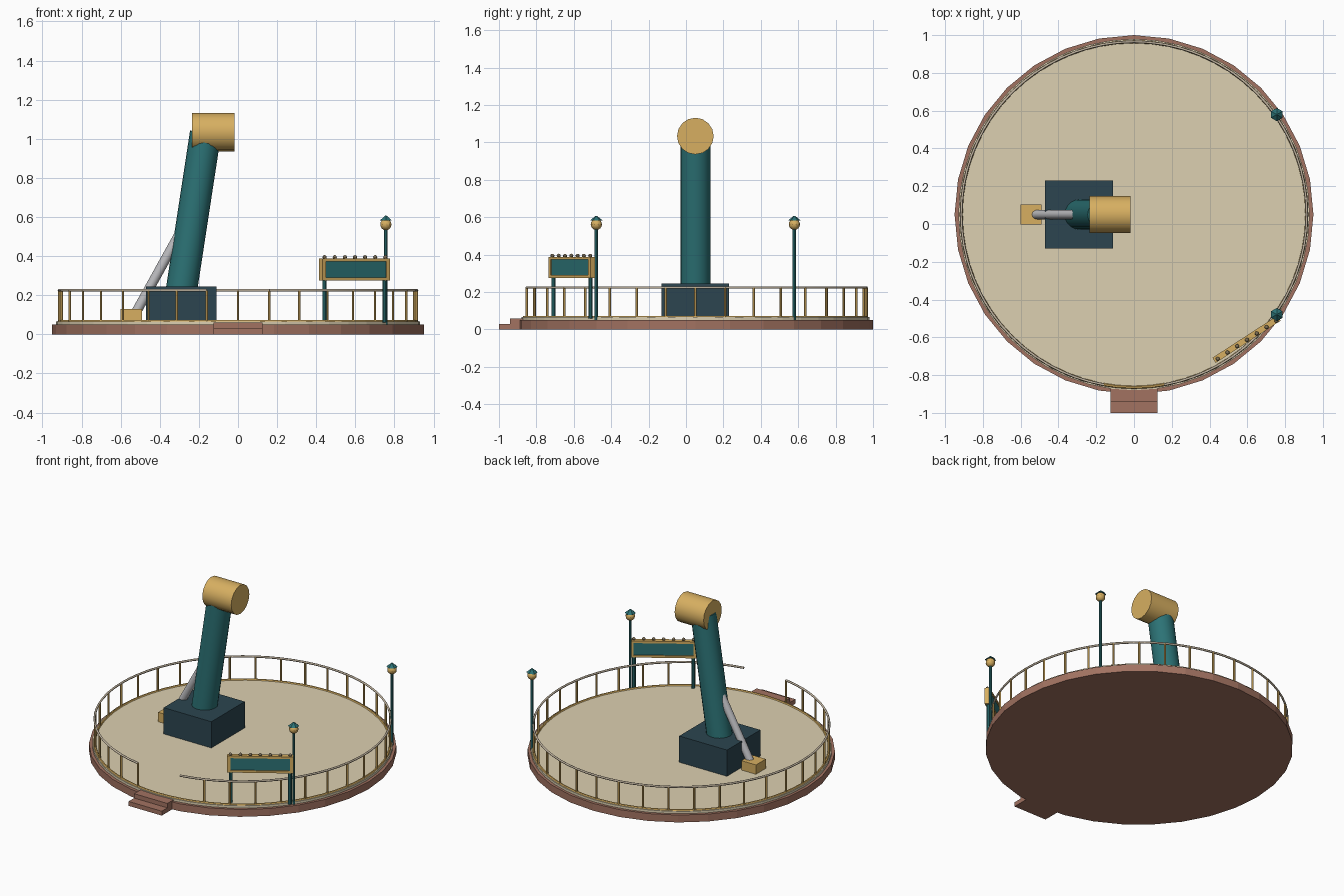
import bpy, math
from mathutils import Vector, Matrix

if "Cube" in bpy.data.objects:
    bpy.data.objects.remove(bpy.data.objects["Cube"])

CY = 0.05          # platform centre in y
R = 0.915          # railing radius


def mat(name, r, g, b):
    m = bpy.data.materials.new(name)
    m.diffuse_color = (r, g, b, 1)
    m.use_nodes = True
    m.node_tree.nodes["Principled BSDF"].inputs["Base Color"].default_value = m.diffuse_color
    return m


BRICK = mat("brick", 0.36, 0.17, 0.12)
SAND = mat("sand", 0.72, 0.63, 0.44)
GOLD = mat("gold", 0.68, 0.43, 0.12)
TEAL = mat("teal", 0.025, 0.17, 0.18)
DARK = mat("dark_teal", 0.025, 0.06, 0.08)
STEEL = mat("steel", 0.5, 0.5, 0.52)
RAIL = mat("rail_metal", 0.55, 0.47, 0.36)
BULB = mat("bulb", 0.22, 0.17, 0.1)


def finish(name, m, smooth=False):
    o = bpy.context.object
    o.name = name
    o.data.materials.append(m)
    if smooth:
        bpy.ops.object.shade_smooth_by_angle(angle=math.radians(35))
    return o


def box(name, lo, hi, m):
    lo, hi = Vector(lo), Vector(hi)
    bpy.ops.mesh.primitive_cube_add(size=1)
    bpy.context.object.data.transform(
        Matrix.Translation((lo + hi) / 2) @ Matrix.Diagonal((*(hi - lo), 1)))
    return finish(name, m)


def rod(name, a, b, r, m, n=8, r2=None, smooth=False):
    a, b = Vector(a), Vector(b)
    d = b - a
    bpy.ops.mesh.primitive_cone_add(vertices=n, radius1=r, radius2=r if r2 is None else r2,
                                    depth=d.length, location=(a + b) / 2)
    o = bpy.context.object
    if d.xy.length > 1e-6:
        o.rotation_euler = d.to_track_quat('Z', 'Y').to_euler()
    return finish(name, m, smooth)


def ball(name, p, r, m, seg=10, rings=8):
    bpy.ops.mesh.primitive_uv_sphere_add(segments=seg, ring_count=rings, radius=r, location=p)
    return finish(name, m, True)


def polar(deg, z, r=R):
    a = math.radians(deg)
    return Vector((r * math.cos(a), CY + r * math.sin(a), z))


# Round platform and deck
rod("platform", (0, CY, 0), (0, CY, 0.05), 0.95, BRICK, 32)
rod("deck", (0, CY, 0.045), (0, CY, 0.066), 0.93, SAND, 48)

# Entrance steps
box("lower_step", (-0.125, -1.0, 0), (0.125, -0.93, 0.03), BRICK)
box("upper_step", (-0.125, -0.94, 0), (0.125, -0.86, 0.06), BRICK)

# Gold ring at the foot of the railing
bpy.ops.mesh.primitive_torus_add(location=(0, CY, 0.066), major_radius=R, minor_radius=0.008,
                                 major_segments=64, minor_segments=6)
finish("base_ring", GOLD)

# Handrail, open at the steps
cu = bpy.data.curves.new("handrail", 'CURVE')
cu.dimensions = '3D'
cu.bevel_depth = 0.007
cu.bevel_resolution = 1
cu.use_fill_caps = True
sp = cu.splines.new('POLY')
sp.points.add(68)
for i, p in enumerate(sp.points):
    p.co = (*polar(-80 + 5 * i, 0.225), 1)
ob = bpy.data.objects.new("handrail", cu)
bpy.context.collection.objects.link(ob)
bpy.ops.object.select_all(action='DESELECT')
ob.select_set(True)
bpy.context.view_layer.objects.active = ob
bpy.ops.object.convert(target='MESH')
finish("handrail", RAIL)

# Railing posts
for i in range(1, 35):
    rod(f"rail_post_{i}", polar(-80 + 10 * i, 0.06), polar(-80 + 10 * i, 0.225), 0.007, GOLD, 6)

# Leaning tower on its plinth
box("plinth", (-0.47, -0.13, 0.06), (-0.11, 0.23, 0.245), DARK)
rod("leaning_column", (-0.293, CY, 0.2), (-0.166, CY, 1.03), 0.08, TEAL, 20, smooth=True)
rod("column_head", (-0.236, CY, 1.034), (-0.018, CY, 1.034), 0.098, GOLD, 16, smooth=True)

# Strut bracing the column
box("strut_block", (-0.6, -0.003, 0.06), (-0.49, 0.103, 0.13), GOLD)
rod("strut", (-0.52, CY, 0.115), (-0.29, CY, 0.53), 0.025, STEEL, 12, smooth=True)

# Lamp posts
for side, s in (("front", -35), ("back", 35)):
    rod(f"{side}_lamp_post", polar(s, 0.05, 0.923), polar(s, 0.56, 0.923), 0.009, TEAL, 8)
    ball(f"{side}_lamp_globe", polar(s, 0.562, 0.923), 0.03, GOLD)
    rod(f"{side}_lamp_cap", polar(s, 0.582, 0.923), polar(s, 0.608, 0.923), 0.035, TEAL, 6, r2=0.003)

# Sign board, built flat and then turned to follow the rim
sign = [box("sign_panel", (-0.19, -0.009, 0.28), (0.19, 0.009, 0.385), TEAL)]
for z in (0.275, 0.373):
    sign.append(box("sign_frame_bar", (-0.205, -0.016, z), (0.205, 0.016, z + 0.015), GOLD))
for s in (-1, 1):
    sign.append(box("sign_frame_side", (s * 0.195 - 0.01, -0.016, 0.275),
                    (s * 0.195 + 0.01, 0.016, 0.388), GOLD))
    sign.append(rod("sign_post", (s * 0.183, 0, 0.06), (s * 0.183, 0, 0.28), 0.011, TEAL, 8))
for i in range(7):
    sign.append(ball("sign_bulb", (-0.185 + i * 0.0617, -0.004, 0.394), 0.011, BULB, 8, 6))
turn = Matrix.Translation((0.596, -0.61, 0)) @ Matrix.Rotation(math.radians(33), 4, 'Z')
bpy.context.view_layer.update()
for o in sign:
    o.matrix_world = turn @ o.matrix_world
